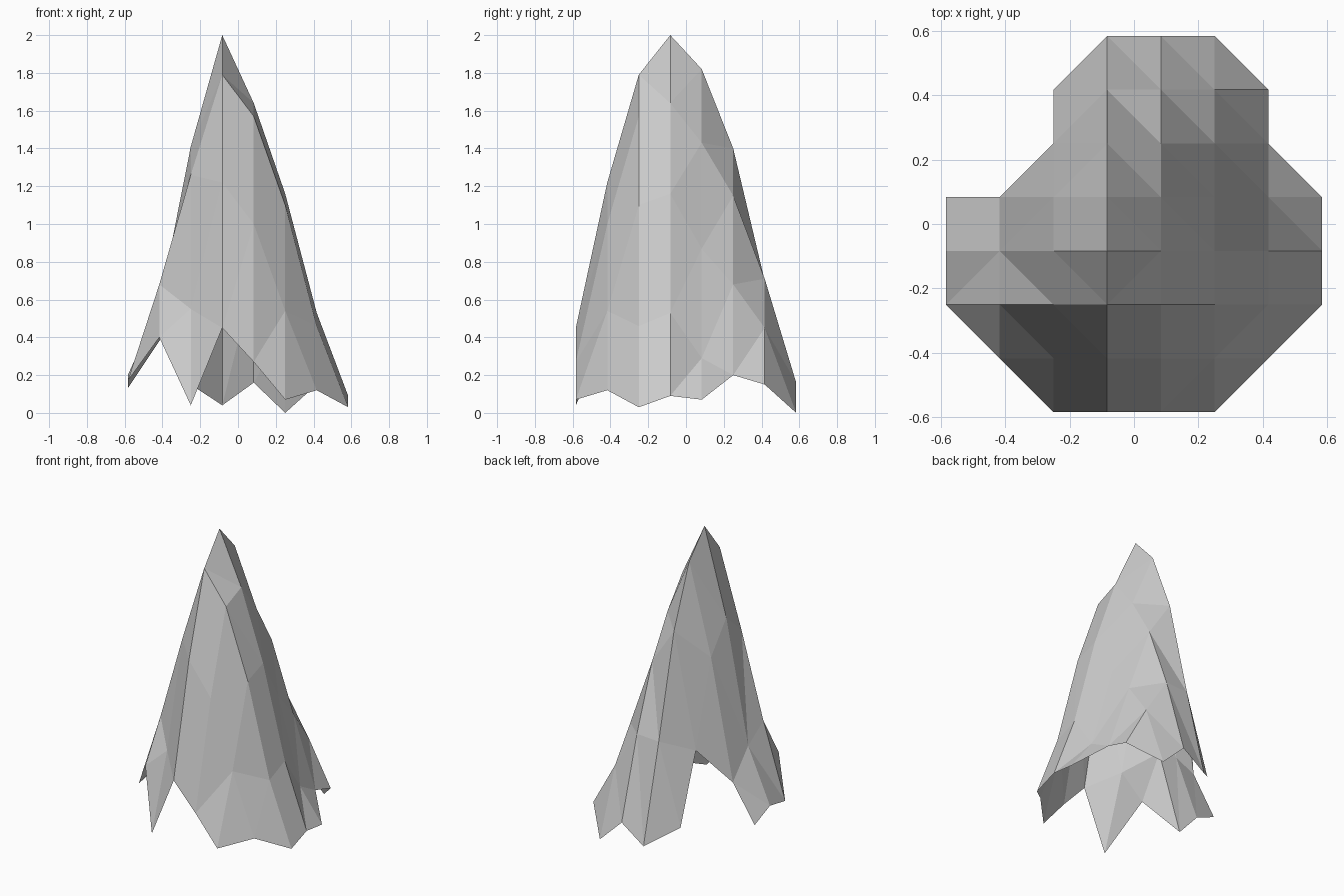
import bpy
import bmesh

# Remove the default cube
cube = bpy.data.objects.get("Cube")
if cube:
    bpy.data.objects.remove(cube, do_unlink=True)

STEP = 1 / 6
HALF = 3.5 * STEP

# Ridge heights in hundredths, front row to back row: (first column, heights)
ROWS = [
    (2, "4 45 27 7"),
    (1, "40 55 122 100 54 12"),
    (0, "17 68 126 179 157 110 46 3"),
    (0, "20 57 141 200 164 116 53 9"),
    (0, "13 38 120 182 143 87 29 7"),
    (2, "62 140 115 68 20"),
    (2, "15 70 71 45 15"),
    (3, "4 16 0"),
]
PEAK = (3, 3)


def make_material(name, colour):
    mat = bpy.data.materials.new(name)
    mat.use_nodes = True
    mat.diffuse_color = colour
    mat.node_tree.nodes["Principled BSDF"].inputs["Base Color"].default_value = colour
    return mat


def splits_falling(col, row):
    """Diagonals circle the peak, except along the outermost right-hand flap."""
    if col == 0:
        return False
    return (col >= PEAK[0]) == (row >= PEAK[1])


def build_spire():
    bm = bmesh.new()
    points = {}
    for row, (first, heights) in enumerate(ROWS):
        for offset, height in enumerate(heights.split()):
            col = first + offset
            points[col, row] = bm.verts.new(
                (col * STEP - HALF, row * STEP - HALF, float(height) / 100))

    # Fill each grid cell; cells missing a corner become a single triangle
    for row in range(len(ROWS) - 1):
        for col in range(len(ROWS) - 1):
            keys = [(col, row), (col + 1, row), (col + 1, row + 1), (col, row + 1)]
            corners = [points[key] for key in keys if key in points]
            if len(corners) == 3:
                bm.faces.new(corners)
            elif len(corners) == 4:
                a, b, c, d = corners
                if splits_falling(col, row):
                    bm.faces.new((a, b, d))
                    bm.faces.new((b, c, d))
                else:
                    bm.faces.new((a, b, c))
                    bm.faces.new((a, c, d))

    mesh = bpy.data.meshes.new("rock_spire")
    bm.to_mesh(mesh)
    bm.free()
    mesh.materials.append(make_material("stone grey", (0.6, 0.6, 0.6, 1)))
    spire = bpy.data.objects.new("rock_spire", mesh)
    bpy.context.collection.objects.link(spire)
    return spire


# Open faceted shell of the rock
build_spire()
